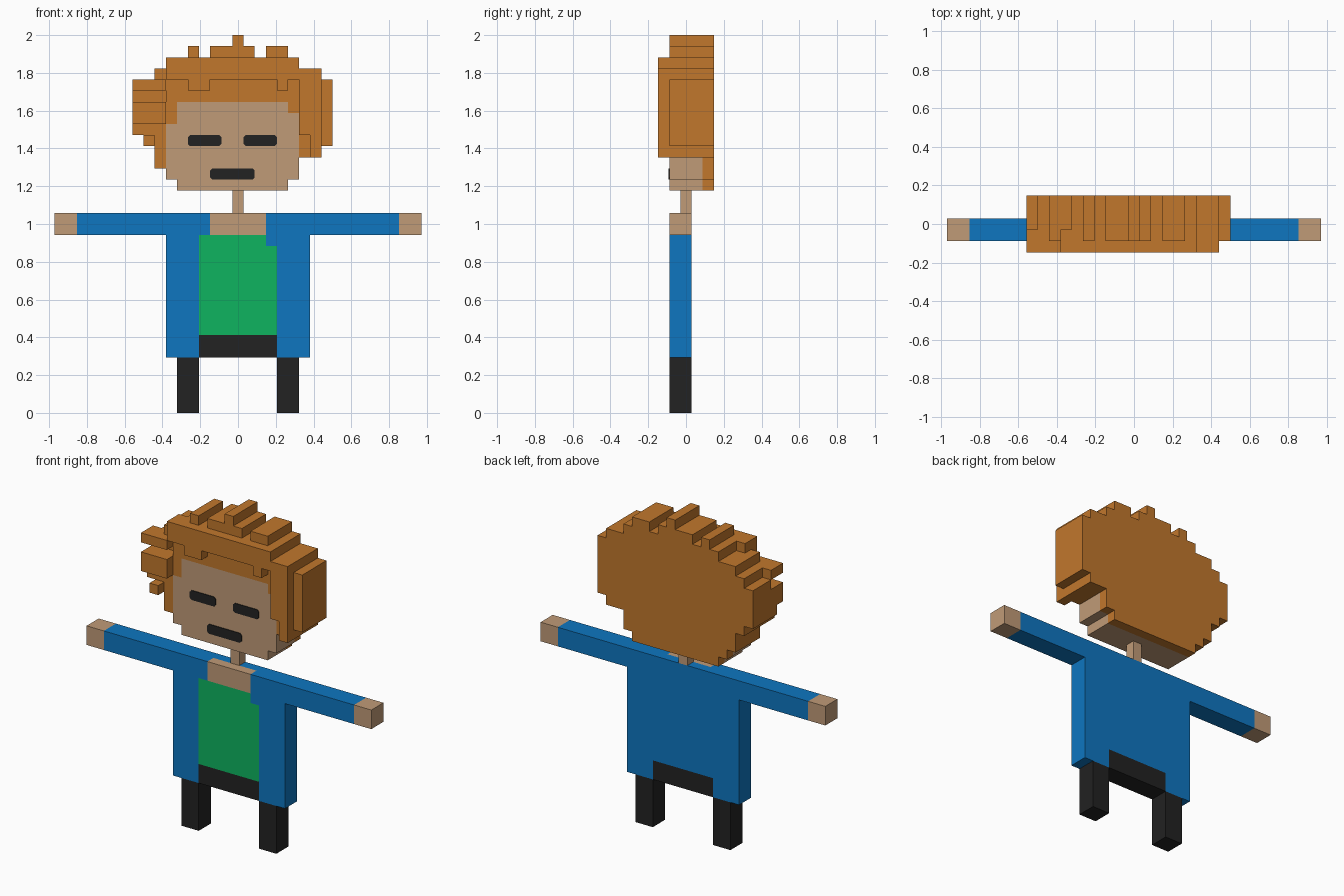
import bpy, bmesh

if "Cube" in bpy.data.objects:
    bpy.data.objects.remove(bpy.data.objects["Cube"])

U = 1 / 17  # size of one block


def material(name, rgb):
    lin = [((c / 255 + 0.055) / 1.055) ** 2.4 for c in rgb] + [1.0]
    m = bpy.data.materials.new(name)
    m.use_nodes = True
    m.diffuse_color = lin
    bsdf = next(n for n in m.node_tree.nodes if n.type == 'BSDF_PRINCIPLED')
    bsdf.inputs["Base Color"].default_value = lin
    bsdf.inputs["Roughness"].default_value = 0.8
    return m


HAIR = material("orange_hair", (193, 119, 44))
SKIN = material("skin", (192, 155, 119))
BLUE = material("blue_jacket", (14, 118, 192))
GREEN = material("green_shirt", (14, 180, 96))
BLACK = material("black", (34, 34, 34))


def finish(name, bm, mat):
    bmesh.ops.recalc_face_normals(bm, faces=bm.faces)
    me = bpy.data.meshes.new(name)
    bm.to_mesh(me)
    bm.free()
    me.materials.append(mat)
    ob = bpy.data.objects.new(name, me)
    bpy.context.collection.objects.link(ob)
    return ob


def blocks(name, mat, *boxes):
    """One part made of boxes (x0, x1, y0, y1, z0, z1) in block units."""
    bm = bmesh.new()
    for x0, x1, y0, y1, z0, z1 in boxes:
        for v in bmesh.ops.create_cube(bm, size=1)["verts"]:
            v.co.x = (x0 if v.co.x < 0 else x1) * U
            v.co.y = (y0 if v.co.y < 0 else y1) * U
            v.co.z = (z0 if v.co.z < 0 else z1) * U
    return finish(name, bm, mat)


def plate(name, x0, x1, z0, z1, c=0.2):
    """Thin plate with clipped corners on the face."""
    pts = [(x0 + c, z0), (x1 - c, z0), (x1, z0 + c), (x1, z1 - c),
           (x1 - c, z1), (x0 + c, z1), (x0, z1 - c), (x0, z0 + c)]
    bm = bmesh.new()
    f = bm.faces.new([bm.verts.new((x * U, -1.5 * U, z * U)) for x, z in pts])
    ext = bmesh.ops.extrude_face_region(bm, geom=[f])["geom"]
    for v in ext:
        if isinstance(v, bmesh.types.BMVert):
            v.co.y -= 0.004
    finish(name, bm, BLACK)


# Legs, jacket sides, sleeves and hands
for side, s in (("right", -1), ("left", 1)):
    def pair(name, mat, a, b, z0, z1):
        x0, x1 = sorted((a * s, b * s))
        blocks(f"{side}_{name}", mat, (x0, x1, -1.5, 0.5, z0, z1))
    pair("leg", BLACK, 3.5, 5.5, 0, 5)
    pair("jacket_side", BLUE, 3.5, 6.5, 5, 16)
    pair("sleeve", BLUE, 2.5, 14.5, 16, 18)
    pair("hand", SKIN, 14.5, 16.5, 16, 18)

# Torso
blocks("hips", BLACK, (-3.5, 3.5, -1.5, 0.5, 5, 7))
blocks("jacket_back", BLUE, (-3.5, 3.5, -0.5, 0.5, 7, 16),
       (-2.5, 2.5, -0.5, 0.5, 16, 18))
blocks("jacket_lapel", BLUE, (2.5, 3.5, -1.5, -0.5, 15, 16))
blocks("shirt", GREEN, (-3.5, 3.5, -1.5, -0.5, 7, 15),
       (-3.5, 2.5, -1.5, -0.5, 15, 16))
blocks("chest", SKIN, (-2.5, 2.5, -1.5, -0.5, 16, 18))
blocks("neck", SKIN, (-0.5, 0.5, -0.5, 0.5, 18, 20))

# Head and face
blocks("head", SKIN,
       (-6.5, 5.5, -0.5, 1.5, 21, 28), (-5.5, 4.5, -1.5, 1.5, 20, 21),
       (-6.5, 5.5, -1.5, -0.5, 21, 26), (-5.5, 5.5, -1.5, -0.5, 26, 27),
       (-5.5, 4.5, -1.5, -0.5, 27, 28))
plate("right_eye", -4.5, -1.5, 24, 25)
plate("left_eye", 0.5, 3.5, 24, 25)
plate("mouth", -2.5, 1.5, 21, 22)

# Hair
blocks("hair_tufts", HAIR, (-0.5, 0.5, -1.5, 2.5, 33, 34),
       *[(a, b, -1.5, 2.5, 32, 33) for a, b in ((-4.5, -3.5), (-2.5, 1.5), (2.5, 4.5))])
blocks("hair_crown", HAIR,
       (-6.5, 5.5, -2.5, -0.5, 31, 32), (-5.5, 5.5, -0.5, 2.5, 31, 32),
       (-6.5, 7.5, -2.5, -1.5, 30, 31), (-7.5, 7.5, -1.5, 2.5, 30, 31))
blocks("hair_fringe", HAIR,
       (-6.5, 5.5, -1.5, 2.5, 28, 30),
       (-4.5, -2.5, -2.5, -1.5, 29, 30), (3.5, 4.5, -2.5, -1.5, 29, 30),
       (-6.5, -5.5, -1.5, -0.5, 26, 28), (4.5, 5.5, -1.5, -0.5, 27, 28))
blocks("hair_right_side", HAIR,
       (-9.5, -6.5, -2.5, -0.5, 29, 30), (-8.5, -6.5, -0.5, 2.5, 29, 30),
       (-9.5, -6.5, -0.5, 2.5, 28, 29), (-9.5, -6.5, -2.5, 2.5, 26, 28),
       (-9.5, -6.5, -1.5, 2.5, 25, 26), (-8.5, -7.5, -2.5, 2.5, 24, 25),
       (-7.5, -6.5, -1.5, 2.5, 22, 25))
blocks("hair_left_side", HAIR,
       (5.5, 7.5, -2.5, 2.5, 25, 30), (6.5, 7.5, -2.5, -1.5, 23, 25),
       (5.5, 7.5, -1.5, 2.5, 23, 25), (7.5, 8.5, -1.5, 2.5, 24, 30))
blocks("hair_back", HAIR,
       (-6.5, 5.5, 1.5, 2.5, 21, 28), (-5.5, 4.5, 1.5, 2.5, 20, 21))
